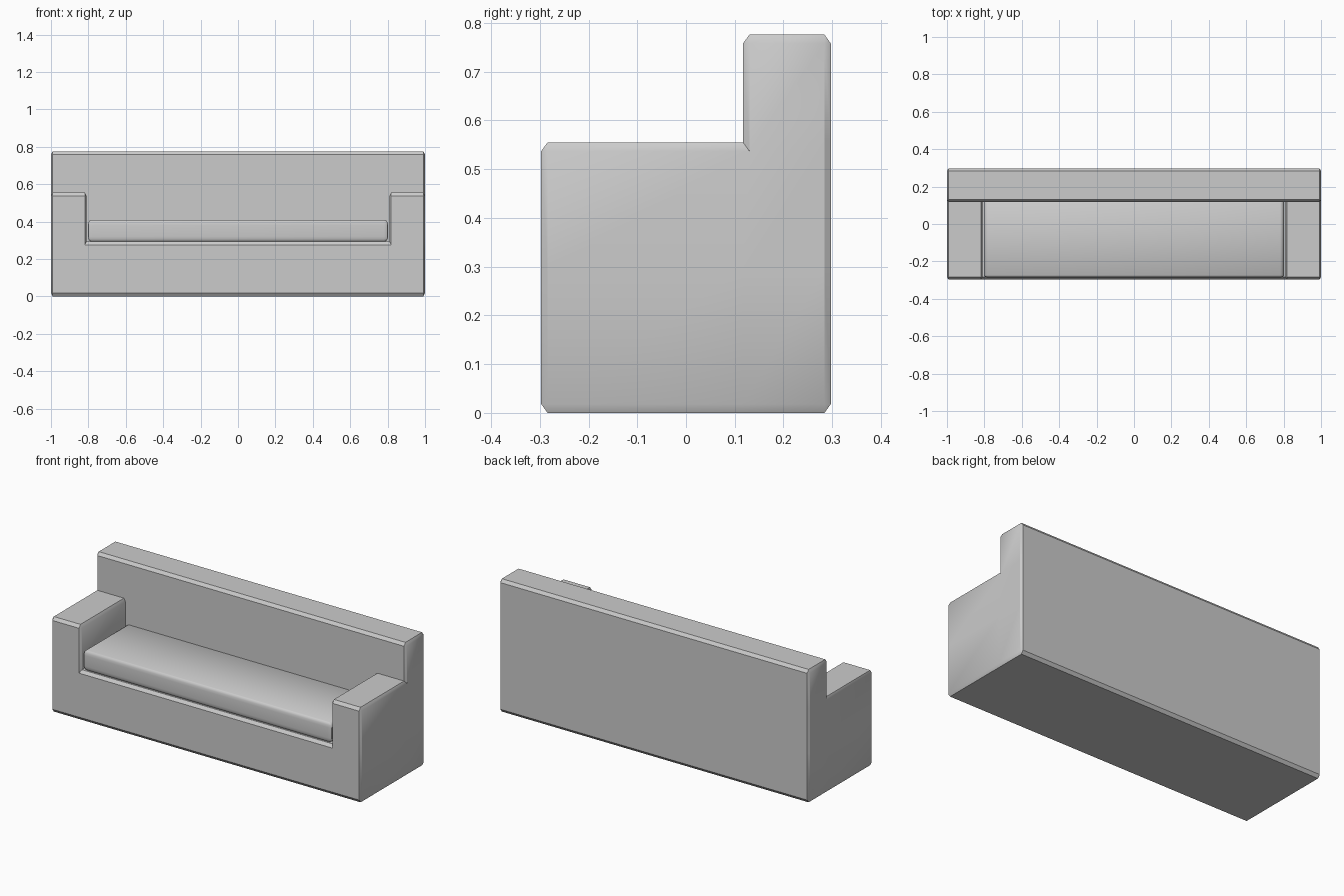
import bpy, bmesh
from mathutils import Vector

if "Cube" in bpy.data.objects:
    bpy.data.objects.remove(bpy.data.objects["Cube"])


def block_solid(name, xs, ys, zs, filled, bevel, segments):
    """Solid from grid cells; convex edges bevelled by a per-axis width."""
    bm = bmesh.new()
    scale = Vector(bevel)
    axes = (xs, ys, zs)
    verts = {}

    def vert(idx):
        if idx not in verts:
            verts[idx] = bm.verts.new([axes[a][idx[a]] / scale[a] for a in range(3)])
        return verts[idx]

    # outer quads only where a filled cell meets an empty one
    for cell in filled:
        for axis in range(3):
            u, v = (axis + 1) % 3, (axis + 2) % 3
            for side in (0, 1):
                near = list(cell)
                near[axis] += 2 * side - 1
                if tuple(near) in filled:
                    continue
                quad = []
                for du, dv in ((0, 0), (1, 0), (1, 1), (0, 1)):
                    idx = list(cell)
                    idx[axis] += side
                    idx[u] += du
                    idx[v] += dv
                    quad.append(vert(tuple(idx)))
                bm.faces.new(quad if side else quad[::-1])
    bmesh.ops.dissolve_limit(bm, angle_limit=0.01, verts=bm.verts[:], edges=bm.edges[:])
    bm.normal_update()
    convex = [e for e in bm.edges if e.calc_face_angle_signed(0) > 0.5]
    bmesh.ops.bevel(bm, geom=convex, offset=1, segments=segments,
                    profile=0.5, affect='EDGES', clamp_overlap=True)
    bmesh.ops.scale(bm, vec=scale, verts=bm.verts[:])
    bmesh.ops.recalc_face_normals(bm, faces=bm.faces[:])
    mesh = bpy.data.meshes.new(name)
    bm.to_mesh(mesh)
    bm.free()
    obj = bpy.data.objects.new(name, mesh)
    bpy.context.collection.objects.link(obj)
    bpy.ops.object.select_all(action='DESELECT')
    obj.select_set(True)
    bpy.context.view_layer.objects.active = obj
    bpy.ops.object.shade_smooth_by_angle(angle=0.6)
    return obj


# frame: base, two arms and full-width back in one body
cells = {(x, y, 0) for x in range(3) for y in range(2)}
cells |= {(x, 0, 1) for x in (0, 2)}
cells |= {(x, 1, z) for x in range(3) for z in (1, 2)}
block_solid("sofa_frame", (-1, -0.81, 0.81, 1), (-0.297, 0.117, 0.297),
            (0, 0.293, 0.555, 0.776), cells, (0.009, 0.013, 0.018), 1)

# seat cushion
block_solid("seat_cushion", (-0.803, 0.803), (-0.286, 0.125), (0.293, 0.41),
            {(0, 0, 0)}, (0.022, 0.012, 0.028), 3)
